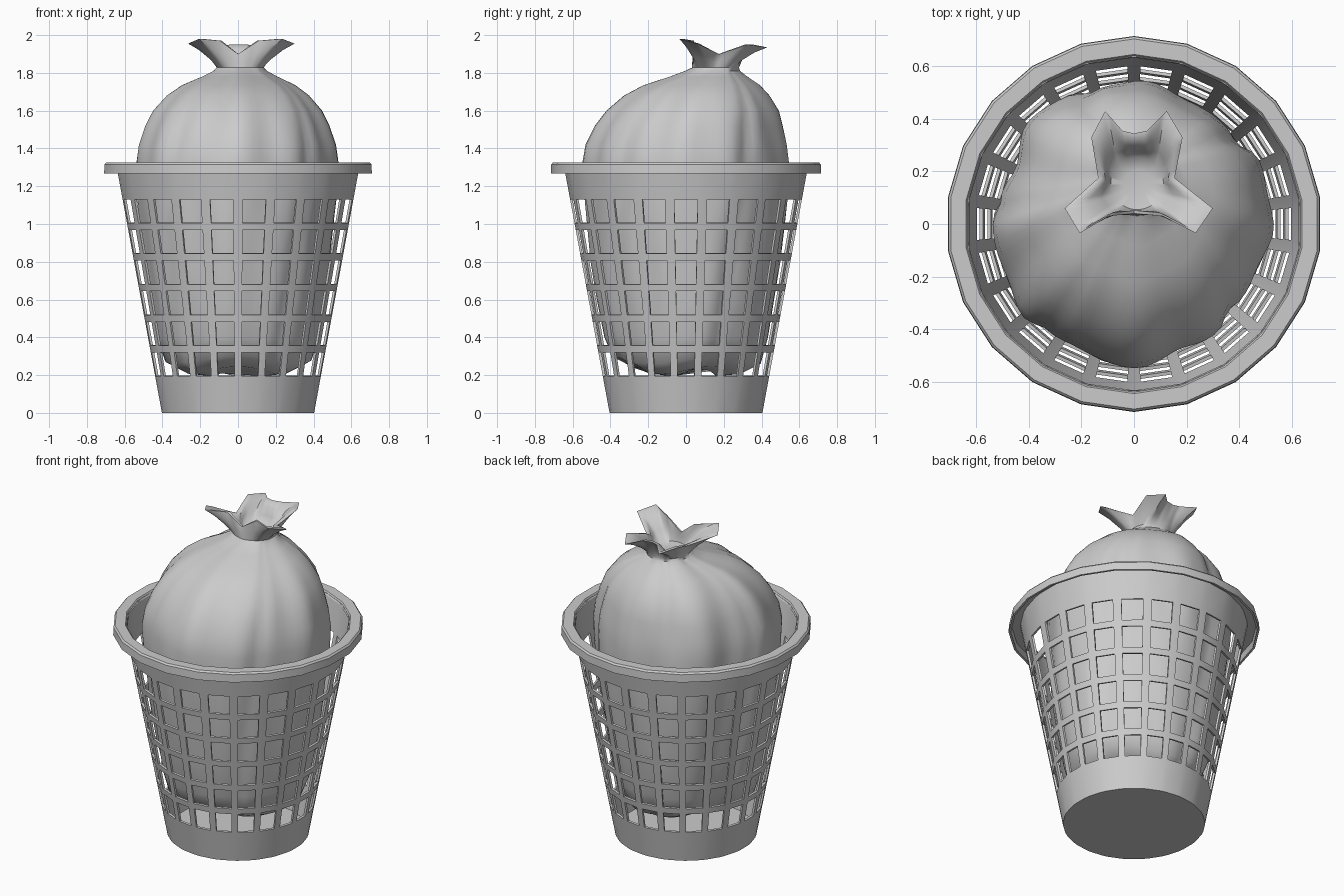
import bpy, bmesh
from math import sin, cos, pi, exp, atan2

if "Cube" in bpy.data.objects:
    bpy.data.objects.remove(bpy.data.objects["Cube"])


def make_material(name, value):
    mat = bpy.data.materials.new(name)
    mat.use_nodes = True
    color = (value, value, value, 1)
    mat.diffuse_color = color
    mat.node_tree.nodes["Principled BSDF"].inputs["Base Color"].default_value = color
    return mat


grey = make_material("light grey plastic", 0.6)


def finish(bm, name, angle, thickness=0):
    mesh = bpy.data.meshes.new(name)
    bm.to_mesh(mesh)
    bm.free()
    mesh.materials.append(grey)
    obj = bpy.data.objects.new(name, mesh)
    bpy.context.collection.objects.link(obj)
    bpy.ops.object.select_all(action="DESELECT")
    obj.select_set(True)
    bpy.context.view_layer.objects.active = obj
    if thickness:
        mod = obj.modifiers.new("thickness", "SOLIDIFY")
        mod.thickness = thickness
        mod.offset = -1
        bpy.ops.object.modifier_apply(modifier=mod.name)
    bpy.ops.object.shade_smooth_by_angle(angle=angle)


def bridge(bm, rings, keep=lambda row, col: True):
    """Join neighbouring rings of vertices with quads."""
    n = len(rings[0])
    for r in range(len(rings) - 1):
        for c in range(n):
            if keep(r, c):
                d = (c + 1) % n
                bm.faces.new((rings[r][c], rings[r][d], rings[r + 1][d], rings[r + 1][c]))


# Basket wall: a tapered tube with six rows of openings and a closed base
SIDES, ROWS = 22, 6
STEP = 2 * pi / SIDES
levels = [0]
for row in range(ROWS):
    low = 0.195 + row * 0.162
    levels += [low, low + 0.125]
levels.append(1.315)

angles = []
for i in range(SIDES):
    centre = -pi / 2 + i * STEP
    angles += [centre - 0.145 * STEP, centre + 0.145 * STEP]

bm = bmesh.new()
rings = []
for z in levels:
    radius = 0.405 + 0.185 * z
    rings.append([bm.verts.new((radius * cos(a), radius * sin(a), z)) for a in angles])
bridge(bm, rings, lambda row, col: row % 2 == 0 or col % 2 == 0)
bm.faces.new(rings[0][::-1])
finish(bm, "basket_wall", 0.6, 0.013)

# Rim: a flat ledge with a thin lip hanging from its outer edge
bm = bmesh.new()
profile = [(0.64, 1.308), (0.699, 1.308), (0.703, 1.267), (0.716, 1.267),
           (0.714, 1.315), (0.705, 1.325), (0.646, 1.325), (0.634, 1.308)]
rings = []
for radius, z in profile:
    rings.append([bm.verts.new((radius * cos(i * STEP - pi / 2),
                                radius * sin(i * STEP - pi / 2), z)) for i in range(SIDES)])
bridge(bm, rings + rings[:1])
finish(bm, "basket_rim", 0.5)

# Bag: stacked rings leaning to the back, following a lumpy outline
SEGMENTS = 80
body = [  # height, size, backward shift
    (0.215, 0.16, 0), (0.225, 0.28, 0), (0.28, 0.39, 0), (0.4, 0.43, 0),
    (0.6, 0.465, 0), (0.8, 0.495, 0), (1.0, 0.515, 0), (1.15, 0.53, 0),
    (1.32, 0.535, 0), (1.42, 0.52, 0.005), (1.52, 0.485, 0.02),
    (1.6, 0.445, 0.04), (1.68, 0.375, 0.06), (1.735, 0.3, 0.085),
    (1.78, 0.2, 0.12), (1.81, 0.142, 0.14)]
# Widest radius around the bag, anticlockwise from its left side
lumps = [0.53, 0.53, 0.515, 0.515, 0.545, 0.545, 0.56, 0.5,
         0.545, 0.525, 0.55, 0.515, 0.55, 0.51, 0.515, 0.495]


def lump(a):
    t = (a / (2 * pi)) % 1 * len(lumps)
    i = int(t)
    f = (1 - cos(pi * (t - i))) / 2
    return lumps[i % len(lumps)] * (1 - f) + lumps[(i + 1) % len(lumps)] * f


def crease(a, where, width):
    d = atan2(sin(a - where), cos(a - where))
    return exp(-(d / width) ** 2)


def body_point(a, z, size, shift):
    wave = 0.01 * sin(8 * a - 3 * z + 1) + 0.007 * sin(13 * a + 6 * z)
    folds = sum(crease(a, where + 0.25 * (z - 1.3), 0.09)
                for where in (-2.3, -0.75, 0.65, 1.9, 3.0))
    r = size * (lump(a + 0.2 * (1.3 - z)) / 0.535 + wave - 0.04 * folds)
    r = min(r, 0.38 + 0.185 * z)
    sag = 0.02 * sin(3 * a) if z < 0.3 else 0
    return (r * cos(a) + 0.1 * shift, r * sin(a) + shift, z + sag)


# Gathered opening: four square-ended flaps with dips between them
half = [  # x, y, height of the left half, front to back
    (0.0, 0.04, 1.9), (0.11, 0.03, 1.97), (0.235, -0.035, 1.98),
    (0.3, 0.06, 1.955), (0.155, 0.175, 1.9), (0.185, 0.33, 1.95),
    (0.125, 0.43, 1.935), (0.05, 0.355, 1.95), (0.0, 0.345, 1.95)]
corners = half + [(-x * 0.88, y, z) for x, y, z in half[-2:0:-1]]
PER_SIDE = SEGMENTS // len(corners)
opening = []
for start, end in zip(corners, corners[1:] + corners[:1]):
    for k in range(PER_SIDE):
        f = k / PER_SIDE
        opening.append([s + (e - s) * f for s, e in zip(start, end)])

turns = [2 * pi * i / SEGMENTS - pi / 2 for i in range(SEGMENTS)]
CENTRE_X, CENTRE_Y = 0.012, 0.155


def neck_point(a, tip, base, blend, z, shrink):
    x = base * cos(a) * (1 - blend) + (tip[0] - CENTRE_X) * blend * shrink
    y = base * sin(a) * (1 - blend) + (tip[1] - CENTRE_Y) * blend * shrink
    return (CENTRE_X + x, CENTRE_Y + y, z + (tip[2] - z) * blend)


bm = bmesh.new()
rings = [[bm.verts.new(body_point(a, *level)) for a in turns] for level in body]
neck = [  # circle radius, blend to the opening, height, shrink: out, then back inside
    (0.124, 0.03, 1.825, 1), (0.124, 0.28, 1.84, 1), (0.124, 0.65, 1.86, 1),
    (0.124, 1, 1.9, 1), (0.1, 1, 1.9, 0.9), (0.108, 0.6, 1.885, 0.87),
    (0.108, 0.25, 1.855, 0.87), (0.1, 0, 1.835, 1), (0.05, 0, 1.825, 1)]
for ring in neck:
    rings.append([bm.verts.new(neck_point(a, tip, *ring)) for a, tip in zip(turns, opening)])
bridge(bm, rings)
bm.faces.new(rings[0][::-1])
bm.faces.new(rings[-1])
finish(bm, "tied_bag", 0.9)
